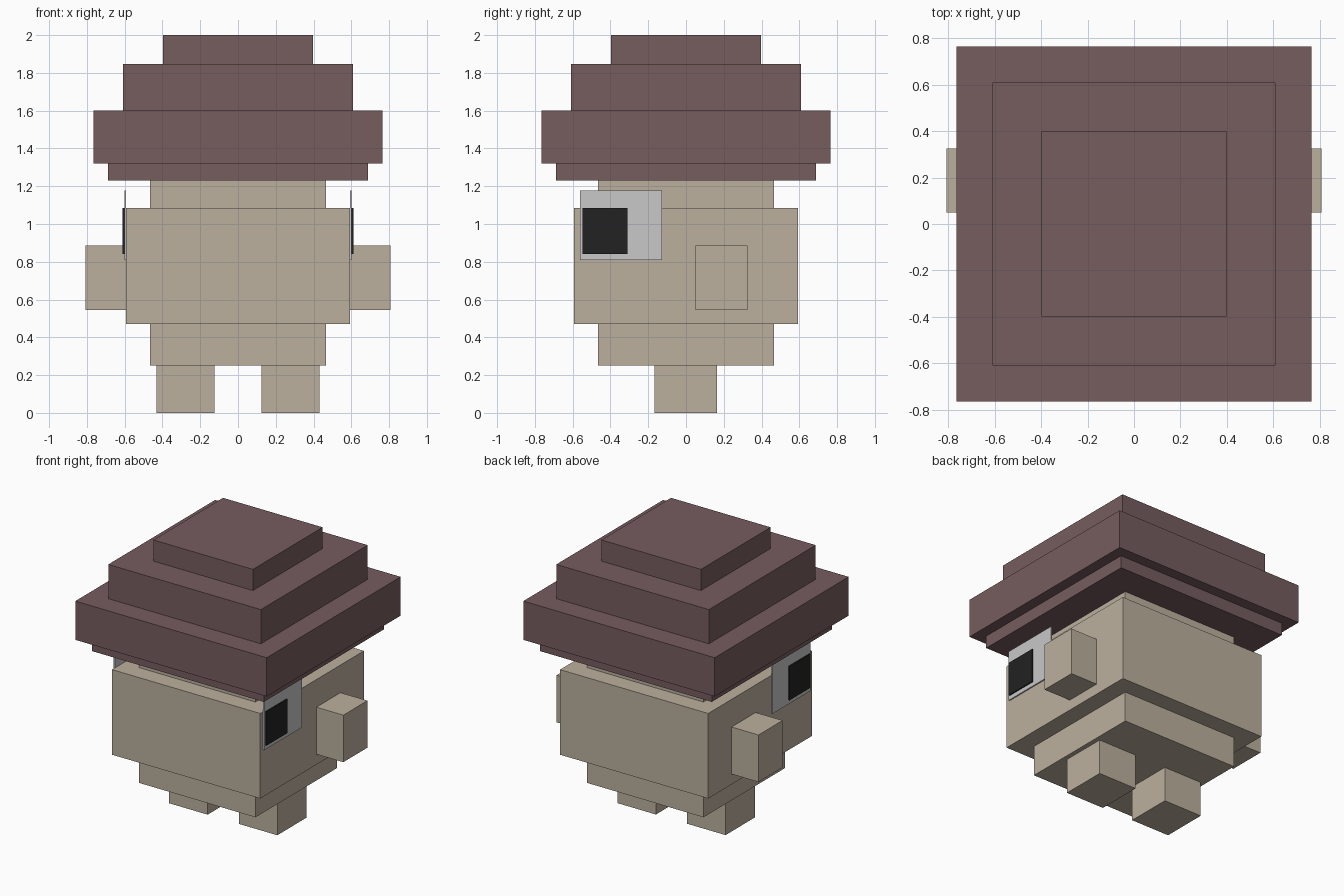
import bpy

if "Cube" in bpy.data.objects:
    bpy.data.objects.remove(bpy.data.objects["Cube"])


def material(name, color):
    mat = bpy.data.materials.new(name)
    mat.diffuse_color = (*color, 1)
    mat.use_nodes = True
    mat.node_tree.nodes["Principled BSDF"].inputs["Base Color"].default_value = mat.diffuse_color
    return mat


CAP = material("cap brown", (0.181, 0.107, 0.114))
SKIN = material("skin tan", (0.503, 0.434, 0.342))
WHITE = material("eye grey white", (0.578, 0.578, 0.578))
BLACK = material("pupil black", (0.016, 0.016, 0.016))


def box(name, x, y, z, mat):
    """Box spanning the given (min, max) ranges."""
    bpy.ops.mesh.primitive_cube_add(size=1)
    ob = bpy.context.object
    ob.name = name
    for i, (lo, hi) in enumerate((x, y, z)):
        ob.location[i] = (lo + hi) / 2
        ob.scale[i] = hi - lo
    bpy.ops.object.transform_apply(location=True, scale=True)
    ob.data.materials.append(mat)
    return ob


def pair(name, x, y, z, mat):
    """Matching boxes on the right and left sides."""
    box("right_" + name, x, y, z, mat)
    box("left_" + name, (-x[1], -x[0]), y, z, mat)


def tier(name, half, z, mat):
    """Square centred slab."""
    box(name, (-half, half), (-half, half), z, mat)


# Stepped cap
tier("cap_rim", 0.687, (1.23, 1.32), CAP)
tier("cap_brim", 0.765, (1.32, 1.60), CAP)
tier("cap_middle", 0.61, (1.60, 1.847), CAP)
tier("cap_top", 0.398, (1.847, 2.0), CAP)

# Body: wide block between narrower neck and hip blocks
tier("neck", 0.465, (1.085, 1.23), SKIN)
tier("body", 0.592, (0.47, 1.085), SKIN)
tier("hips", 0.465, (0.252, 0.47), SKIN)

# Limbs
pair("arm", (0.592, 0.807), (0.05, 0.325), (0.545, 0.885), SKIN)
pair("leg", (0.125, 0.432), (-0.168, 0.165), (0.0, 0.252), SKIN)

# Eyes on the sides of the head
pair("eye", (0.593, 0.602), (-0.56, -0.128), (0.81, 1.178), WHITE)
pair("pupil", (0.602, 0.611), (-0.548, -0.31), (0.84, 1.085), BLACK)
